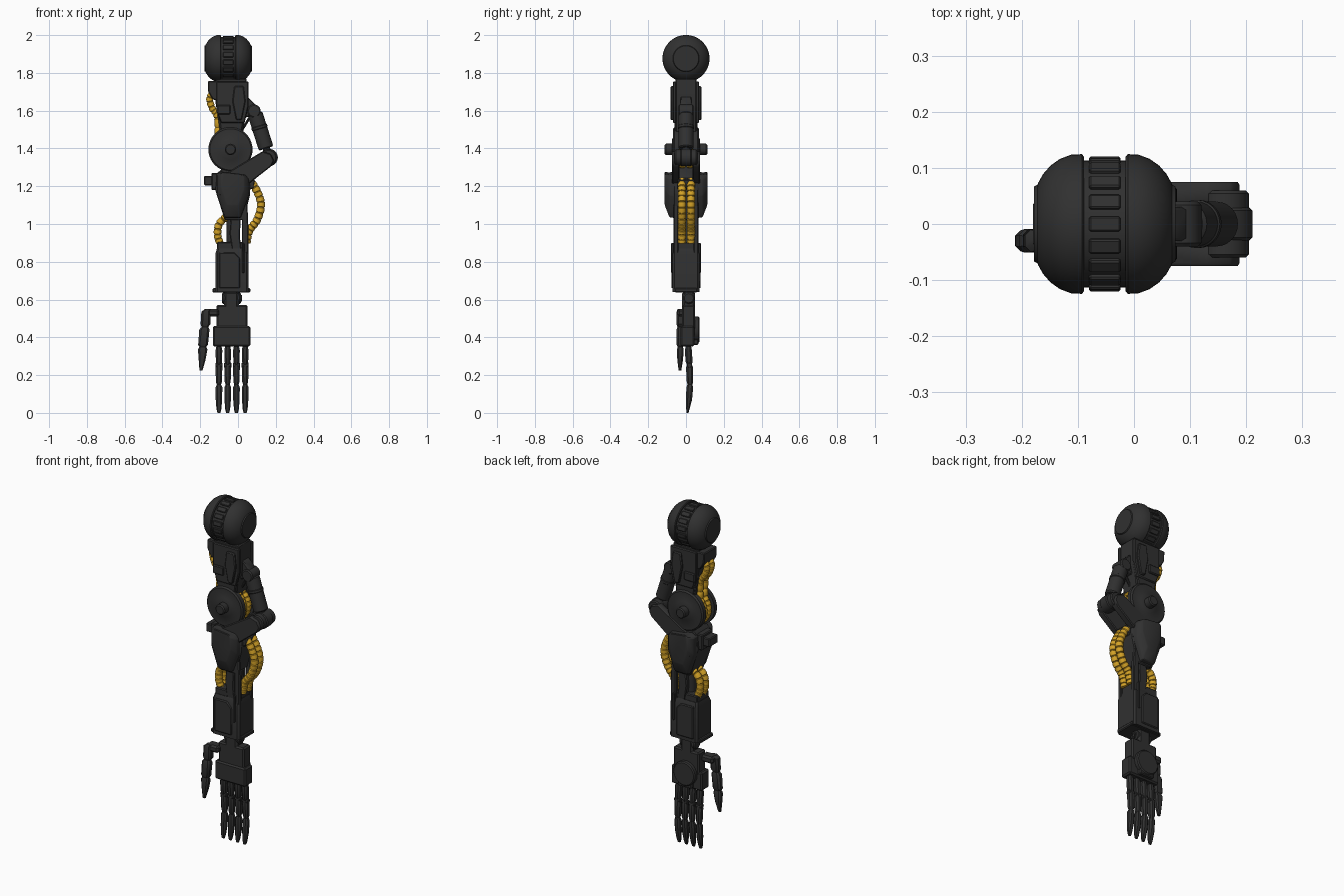
import bpy, bmesh, math
from mathutils import Vector, Matrix


def material(name, col):
    m = bpy.data.materials.new(name)
    m.diffuse_color = (*col, 1)
    return m


DARK = material("dark_metal", (0.03, 0.03, 0.03))
YELLOW = material("yellow_hose", (0.65, 0.36, 0.02))


def finish(name, bm, mat=DARK, bevel=0.0, angle=35):
    bmesh.ops.recalc_face_normals(bm, faces=bm.faces)
    if bevel:
        bmesh.ops.bevel(bm, geom=bm.edges[:], offset=bevel, segments=1, affect='EDGES', clamp_overlap=True)
    me = bpy.data.meshes.new(name)
    bm.to_mesh(me)
    bm.free()
    me.materials.append(mat)
    for p in me.polygons:
        p.use_smooth = True
    me.set_sharp_from_angle(angle=math.radians(angle))
    ob = bpy.data.objects.new(name, me)
    bpy.context.collection.objects.link(ob)
    return ob


def skin(bm, rings, closed=False):
    """Bridge rings of points into a tube, with caps unless closed."""
    vs = [[bm.verts.new(p) for p in r] for r in rings]
    n = len(vs[0])
    for i in range(len(vs) - (0 if closed else 1)):
        a, b = vs[i], vs[(i + 1) % len(vs)]
        for j in range(n):
            bm.faces.new((a[j], a[(j + 1) % n], b[(j + 1) % n], b[j]))
    if not closed:
        bm.faces.new(vs[0])
        bm.faces.new(vs[-1])


def prism(name, pts, y0, y1, bevel=0.005):
    """Extrude an x-z outline along y."""
    bm = bmesh.new()
    skin(bm, [[(x, y, z) for x, z in pts] for y in (y0, y1)])
    return finish(name, bm, bevel=bevel)


def box(name, x0, x1, y0, y1, z0, z1, bevel=0.005):
    return prism(name, [(x0, z0), (x1, z0), (x1, z1), (x0, z1)], y0, y1, bevel)


def loft(name, secs, cut=0.3):
    """Chamfered rectangles (cx, cy, z, half x, half y) stacked along z."""
    rings = []
    for cx, cy, z, hx, hy in secs:
        c = cut * min(hx, hy)
        rings.append([(cx + x, cy + y, z) for x, y in (
            (hx, hy - c), (hx - c, hy), (c - hx, hy), (-hx, hy - c),
            (-hx, c - hy), (c - hx, -hy), (hx - c, -hy), (hx, c - hy))])
    bm = bmesh.new()
    skin(bm, rings)
    return finish(name, bm)


def lathe(name, origin, axis, prof, n=32):
    """Revolve (distance along axis, radius) around an axis."""
    rot = Vector(axis).to_track_quat('Z', 'Y')
    bm = bmesh.new()
    skin(bm, [[Vector(origin) + rot @ Vector((r * math.cos(2 * math.pi * k / n), r * math.sin(2 * math.pi * k / n), d))
               for k in range(n)] for d, r in prof])
    return finish(name, bm)


def rod(name, a, b, r, n=24, c=0.006):
    d = Vector(b) - Vector(a)
    L = d.length
    return lathe(name, a, d, [(0, r - c), (c, r), (L - c, r), (L, r - c)], n)


def hose(name, pts, y, r=0.021, segs=9, closed=False):
    """Ribbed hose following x-z points."""
    P = [Vector((x, y, z)) for x, z in pts]
    m = len(P)

    def at(t):
        if closed:
            i = int(t * m) % m
            u = t * m - int(t * m)
            q = [P[(i + k) % m] for k in (-1, 0, 1, 2)]
        else:
            i = max(0, min(int(t * (m - 1)), m - 2))
            u = t * (m - 1) - i
            q = [P[max(0, min(m - 1, i + k))] for k in (-1, 0, 1, 2)]
        return 0.5 * (2 * q[1] + (q[2] - q[0]) * u + (2 * q[0] - 5 * q[1] + 4 * q[2] - q[3]) * u * u
                      + (3 * q[1] - q[0] - 3 * q[2] + q[3]) * u ** 3)
    rings = []
    Y = Vector((0, 1, 0))
    for s in range(segs):
        for f, k in ((0.02, 0.8), (0.12, 1), (0.5, 1.03), (0.88, 1), (0.98, 0.8)):
            t = (s + f) / segs
            tan = (at(min(t + 0.005, 1 if not closed else 2)) - at(max(t - 0.005, 0))).normalized()
            N = tan.cross(Y).normalized()
            rings.append([at(t) + r * k * (N * math.cos(a) + Y * math.sin(a))
                          for a in [2 * math.pi * j / 12 for j in range(12)]])
    bm = bmesh.new()
    skin(bm, rings, closed)
    return finish(name, bm, YELLOW)


# Shoulder: two domed shells around a ribbed band
C = Vector((-0.052, 0, 1.876))
dome = [(0.037, 0.1), (0.037, 0.12), (0.041, 0.1245), (0.06, 0.1235), (0.08, 0.116), (0.097, 0.104),
        (0.11, 0.089), (0.119, 0.073), (0.12, 0.07), (0.126, 0.067)]
for s, side in ((1, "right"), (-1, "left")):
    lathe("shoulder_shell_" + side, C, (s, 0, 0), dome, 48)
lathe("shoulder_band", C, (1, 0, 0), [(-0.05, 0.113), (0.05, 0.113)], 48)
bm = bmesh.new()
for k in range(18):
    M = Matrix.Translation(C) @ Matrix.Rotation(2 * math.pi * k / 18, 4, 'X') @ \
        Matrix.Translation((0, 0, 0.112)) @ Matrix.Diagonal((0.056, 0.027, 0.016, 1))
    bmesh.ops.create_cube(bm, size=1, matrix=M)
finish("shoulder_band_ribs", bm, bevel=0.003)

# Upper arm
prism("upper_arm_core", [(-0.12, 1.77), (0.045, 1.77), (0.05, 1.62), (0.035, 1.55), (0.02, 1.4), (-0.09, 1.4),
                         (-0.1, 1.52), (-0.12, 1.65)], -0.055, 0.055)
for s in (-1, 1):
    prism("upper_arm_side_plate", [(-0.115, 1.755), (0.055, 1.755), (0.055, 1.62), (0.035, 1.535), (-0.09, 1.535),
                                   (-0.115, 1.6)], s * 0.05, s * 0.07)
    prism("upper_arm_strap", [(-0.02, 1.73), (0.03, 1.73), (0.04, 1.65), (0.02, 1.55), (-0.01, 1.55),
                              (-0.03, 1.65)], s * 0.065, s * 0.082)
    box("upper_arm_lug", -0.11, -0.04, s * 0.065, s * 0.08, 1.58, 1.63)
    prism("elbow_yoke", [(-0.1, 1.55), (0.03, 1.55), (0.01, 1.42), (-0.08, 1.42)], s * 0.03, s * 0.062)
prism("upper_arm_rear_block", [(-0.16, 1.757), (-0.1, 1.757), (-0.1, 1.65), (-0.135, 1.66), (-0.158, 1.7)], -0.06, 0.06)
for s in (-1, 1):
    hose("upper_hose", [(-0.125, 1.7), (-0.15, 1.665), (-0.135, 1.61), (-0.11, 1.57), (-0.105, 1.47)], s * 0.022, 0.018, 9)

# Elbow joint with hoses wrapped between the discs
E = (-0.04, 1.395)
for s in (-1, 1):
    lathe("elbow_disc", (E[0], 0, E[1]), (0, s, 0), [(0.038, 0.117), (0.062, 0.117), (0.07, 0.109), (0.07, 0.06), (0.073, 0.055)], 40)
    hose("elbow_hose", [(E[0] + 0.088 * math.cos(a), E[1] + 0.088 * math.sin(a))
                        for a in [math.pi * k / 6 for k in range(12)]], s * 0.02, 0.02, 24, True)
rod("elbow_axle", (E[0], -0.113, E[1]), (E[0], 0.113, E[1]), 0.03)
rod("elbow_drum", (E[0], -0.04, E[1]), (E[0], 0.04, E[1]), 0.075)

# Rear actuator
rod("actuator_upper_pivot", (0.085, -0.04, 1.598), (0.085, 0.04, 1.598), 0.035)
rod("actuator_cylinder", (0.09, 0, 1.585), (0.149, 0, 1.4), 0.04)
rod("actuator_collar", (0.111, 0, 1.52), (0.116, 0, 1.503), 0.043, c=0.003)
rod("actuator_piston", (0.145, 0, 1.42), (0.16, 0, 1.36), 0.02)
rod("actuator_link", (0.01, 0, 1.48), (0.075, 0, 1.585), 0.007, 10, 0.002)
prism("actuator_bracket", [(0.03, 1.68), (0.055, 1.67), (0.1, 1.625), (0.09, 1.58), (0.03, 1.56)], -0.03, 0.03)
rod("actuator_lower_pivot", (0.162, -0.06, 1.352), (0.162, 0.06, 1.352), 0.043)
rod("actuator_pin", (0.165, -0.03, 1.352), (0.165, 0.03, 1.352), 0.046)
for s in (-1, 1):
    prism("actuator_arm", [(0.13, 1.385), (0.175, 1.37), (0.19, 1.335), (0.175, 1.305), (0.06, 1.215), (-0.06, 1.2),
                           (-0.06, 1.27), (-0.01, 1.3)], s * 0.035, s * 0.075)

# Forearm: core, shield plates, struts
prism("forearm_core", [(-0.11, 1.27), (-0.04, 1.33), (0.06, 1.25), (0.065, 1.16), (0.03, 1.02), (-0.07, 1.02),
                       (-0.12, 1.18)], -0.065, 0.065)
shield = [(-0.115, 1.265), (-0.09, 1.28), (0.04, 1.265), (0.06, 1.24), (0.06, 1.15), (0.03, 1.07), (0.015, 1.03), (-0.07, 1.03), (-0.115, 1.16)]
for s in (-1, 1):
    bm = bmesh.new()
    rings = []
    for k, y, dz in ((1, 0.05, 0), (0.95, 0.088, 0), (0.7, 0.113, 0.035)):
        rings.append([(-0.03 + (x + 0.03) * k, s * y, 1.15 + (z - 1.15) * k + dz) for x, z in shield])
    skin(bm, rings)
    finish("forearm_shield", bm, bevel=0.004, angle=25)
    box("forearm_rib", -0.1, -0.085, s * 0.06, s * 0.1, 1.15, 1.26)
    prism("forearm_strut", [(-0.035, 1.06), (0.015, 1.06), (0.01, 0.93), (0.02, 0.85), (-0.03, 0.85), (-0.045, 0.95)],
          s * 0.03, s * 0.058)
    prism("forearm_brace", [(0.02, 1.1), (0.05, 1.1), (0.055, 0.98), (0.055, 0.84), (0.02, 0.84)], s * 0.04, s * 0.065)
box("forearm_side_box", -0.18, -0.11, -0.04, 0.04, 1.205, 1.255)
box("forearm_side_lug", -0.14, -0.1, -0.05, 0.05, 1.18, 1.27)
prism("forearm_hose_socket", [(0.03, 1.25), (0.09, 1.235), (0.085, 1.19), (0.03, 1.17)], -0.045, 0.045)
rod("forearm_shaft", (-0.03, 0, 1.05), (-0.03, 0, 0.84), 0.03)
for s in (-1, 1):
    hose("forearm_rear_hose", [(0.06, 1.235), (0.1, 1.175), (0.122, 1.1), (0.1, 1.02), (0.06, 0.965), (0.045, 0.9)],
         s * 0.024 + 0.002, 0.021, 14)
    hose("forearm_front_hose", [(-0.06, 1.04), (-0.1, 1.0), (-0.108, 0.945), (-0.095, 0.9), (-0.065, 0.85)], s * 0.024, 0.02, 8)

# Wrist housing
loft("wrist_housing", [(-0.032, 0, 0.64, 0.088, 0.072), (-0.032, 0, 0.84, 0.088, 0.072), (-0.032, 0, 0.87, 0.08, 0.058)], 0.15)
box("wrist_housing_collar", -0.11, 0.045, -0.055, 0.055, 0.84, 0.905)
box("wrist_flange", -0.135, 0.065, -0.06, 0.06, 0.637, 0.66)
for s in (-1, 1):
    prism("wrist_panel", [(-0.1, 0.66), (0.01, 0.66), (0.01, 0.82), (-0.02, 0.85), (-0.1, 0.85)], s * 0.065, s * 0.078)
    box("wrist_slot_plate", 0.022, 0.034, s * 0.06, s * 0.08, 0.74, 0.9)

# Wrist joint
box("wrist_stem", -0.075, 0.005, -0.02, 0.048, 0.55, 0.645, 0.012)
rod("wrist_pin", (-0.085, 0.015, 0.607), (0.015, 0.015, 0.607), 0.03)
lathe("wrist_screw", (0.012, 0.015, 0.607), (1, 0, 0), [(0, 0.018), (0.008, 0.018), (0.008, 0.01), (0.003, 0.01)], 20)

# Palm
box("palm_upper", -0.115, 0.05, -0.02, 0.048, 0.44, 0.572, 0.008)
box("palm_lower", -0.133, 0.066, -0.028, 0.045, 0.352, 0.46, 0.008)
rod("palm_back_disc", (-0.035, 0.04, 0.44), (-0.035, 0.072, 0.44), 0.07)
box("palm_back_bar", -0.08, 0.01, 0.04, 0.066, 0.36, 0.42)

# Four fingers
profile = [(0.36, .012, .013, .012), (0.33, .018, .019, .013), (0.27, .016, .018, .016), (0.255, .011, .013, .018),
           (0.24, .018, .019, .019), (0.165, .016, .017, .021), (0.15, .011, .013, .021), (0.135, .018, .018, .02),
           (0.07, .017, .016, .016), (0.02, .013, .009, .01), (0.0, .008, .005, .008)]
for i in range(4):
    x = -0.101 + 0.0463 * i
    loft("finger_%d" % (i + 1), [(x, cy, z, hx, hy) for z, hx, hy, cy in profile], 0.55)
    rod("finger_knuckle_%d" % (i + 1), (x - 0.019, 0.018, 0.252), (x + 0.019, 0.018, 0.252), 0.014, 12, 0.003)

# Thumb
box("thumb_base", -0.18, -0.1, -0.045, 0.015, 0.51, 0.55, 0.01)
loft("thumb", [(-0.16, -0.03, 0.55, .016, .014), (-0.17, -0.03, 0.535, .024, .02), (-0.172, -0.03, 0.47, .026, .021),
               (-0.175, -0.03, 0.455, .018, .015), (-0.178, -0.03, 0.44, .027, .021), (-0.185, -0.03, 0.36, .026, .019),
               (-0.186, -0.03, 0.35, .018, .014), (-0.187, -0.03, 0.335, .025, .018), (-0.19, -0.031, 0.28, .018, .015),
               (-0.196, -0.032, 0.225, .008, .007)], 0.5)
